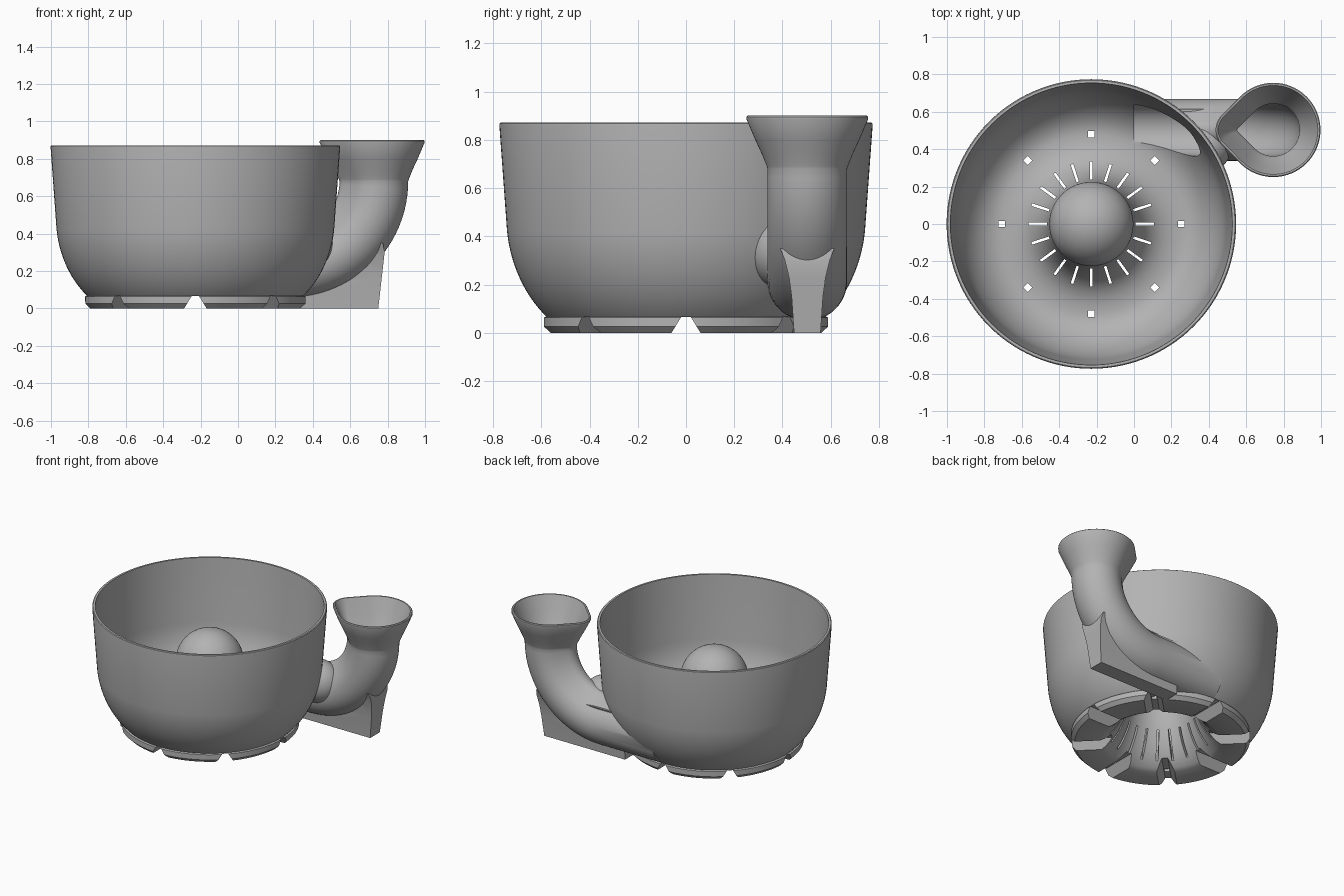
import bpy, bmesh, math
from mathutils import Vector, Matrix
from mathutils.geometry import interpolate_bezier

CENTRE = Vector((-0.228, 0, 0))   # bowl axis
TUBE_Y = 0.503                    # plane of the side tube
BEND = (0.28, 0.68)               # centre of the tube bend
BEND_R = 0.465

cube = bpy.data.objects.get("Cube")
if cube:
    bpy.data.objects.remove(cube, do_unlink=True)

grey = bpy.data.materials.new("plain_grey")
grey.use_nodes = True
grey.diffuse_color = (0.45, 0.45, 0.45, 1)
grey.node_tree.nodes["Principled BSDF"].inputs["Base Color"].default_value = (0.45, 0.45, 0.45, 1)


def finish(name, bm):
    bmesh.ops.recalc_face_normals(bm, faces=bm.faces)
    mesh = bpy.data.meshes.new(name)
    bm.to_mesh(mesh)
    bm.free()
    mesh.materials.append(grey)
    ob = bpy.data.objects.new(name, mesh)
    bpy.context.collection.objects.link(ob)
    return ob


def curve(*pts, n=14):
    flat = interpolate_bezier(*[Vector((r, z, 0)) for r, z in pts], n)
    return [(p.x, p.y) for p in flat]


def dome(radius, z, n=14):
    """Profile from the pole down to just past the equator."""
    return [(radius * math.sin(a), z + radius * math.cos(a))
            for a in (math.radians(100) * i / n for i in range(n))]


def lathe(name, profile, steps=120):
    bm = bmesh.new()
    vs = [bm.verts.new((r, 0, z)) for r, z in profile]
    es = [bm.edges.new(pair) for pair in zip(vs, vs[1:])]
    bmesh.ops.spin(bm, geom=vs + es, cent=(0, 0, 0), axis=(0, 0, 1),
                   angle=math.tau, steps=steps, use_merge=True)
    bmesh.ops.remove_doubles(bm, verts=bm.verts, dist=1e-5)
    bmesh.ops.translate(bm, verts=bm.verts, vec=CENTRE)
    return finish(name, bm)


def loft(bm, rings):
    """Skin a list of point rings and cap both ends."""
    rows = [[bm.verts.new(p) for p in ring] for ring in rings]
    n = len(rows[0])
    for a, b in zip(rows, rows[1:]):
        for i in range(n):
            bm.faces.new((a[i], a[(i + 1) % n], b[(i + 1) % n], b[i]))
    bm.faces.new(rows[0])
    bm.faces.new(rows[-1])


def radial_blocks(name, count, r0, r1, z0, z1, w0, w1):
    """Tapered blocks arranged around the bowl axis."""
    bm = bmesh.new()
    for k in range(count):
        turn = Matrix.Translation(CENTRE) @ Matrix.Rotation(math.tau * k / count, 4, "Z")
        section = [(-w0, z0), (w0, z0), (w1, z1), (-w1, z1)]
        loft(bm, [[turn @ Vector((r, y, z)) for y, z in section] for r in (r0, r1)])
    return finish(name, bm)


def teardrop(r, tip, n=64):
    """Circle with a 45 degree rounded tip on the inner side of the bend."""
    pts = []
    for i in range(n):
        a = math.tau * i / n
        u, v = math.cos(a), math.sin(a)
        if abs(math.degrees(a) - 180) < 45:
            k = 1 - tip * math.sqrt(0.5)
            u, v = -tip + k * u, k * v
        pts.append((r * u, r * v))
    return pts


def tube(name, mouth, radius, tip, x_end):
    """Funnel mouth, quarter bend, then a level run into the bowl."""
    rings = []

    def ring(x, z, angle, r, t):
        nx, nz = math.cos(angle), -math.sin(angle)
        rings.append([(x + nx * u, TUBE_Y + v, z + nz * u) for u, v in teardrop(r, t)])

    top_x = BEND[0] + BEND_R
    for z, r in mouth:
        f = min(1, (r - radius) / (mouth[0][1] - radius))
        ring(top_x, z, 0, r, tip + (0.768 - tip) * f)
    for i in range(25):
        a = math.pi / 2 * i / 24
        ring(BEND[0] + BEND_R * math.cos(a), BEND[1] - BEND_R * math.sin(a), a, radius, tip)
    ring(x_end, BEND[1] - BEND_R, math.pi / 2, radius, tip)
    bm = bmesh.new()
    loft(bm, rings)
    return finish(name, bm)


def combine(target, tool, operation):
    mod = target.modifiers.new(operation, "BOOLEAN")
    mod.operation, mod.solver, mod.object = operation, "EXACT", tool
    bpy.context.view_layer.objects.active = target
    bpy.ops.object.modifier_apply(modifier=mod.name)
    bpy.data.objects.remove(tool, do_unlink=True)


# Bowl body with hollow underside and foot ring
body = lathe("feeding_bowl", dome(0.2, 0.47)
             + curve((0.197, 0.43), (0.215, 0.25), (0.28, 0.06), (0.40, 0))
             + [(0.565, 0), (0.59, 0.025), (0.59, 0.063), (0.58, 0.068)]
             + curve((0.587, 0.075), (0.68, 0.17), (0.73, 0.3), (0.742, 0.42))
             + [(0.774, 0.86), (0.773, 0.868), (0.768, 0.872), (0, 0.872)])

# Notches through the foot ring
combine(body, radial_blocks("foot_notches", 8, 0.29, 0.66, -0.01, 0.065, 0.066, 0.02), "DIFFERENCE")

# Side tube with funnel mouth
outer_mouth = [(0.9, 0.247), (0.895, 0.252), (0.885, 0.252), (0.8, 0.216),
               (0.74, 0.188), (0.71, 0.176), (0.69, 0.168)]
combine(body, tube("side_tube", outer_mouth, 0.165, 0.768, -0.2), "UNION")

# Swelling where the tube meets the bowl
bm = bmesh.new()
bmesh.ops.create_uvsphere(bm, u_segments=48, v_segments=24, radius=1)
bmesh.ops.scale(bm, vec=(0.16, 0.135, 0.15), verts=bm.verts)
bmesh.ops.translate(bm, vec=(0.36, 0.405, 0.33), verts=bm.verts)
combine(body, finish("tube_root", bm), "UNION")

# Support fin under the tube, flaring upward
bm = bmesh.new()
loft(bm, [[(0.1, TUBE_Y - w, z), (x, TUBE_Y - w, z), (x, TUBE_Y + w, z), (0.1, TUBE_Y + w, z)]
          for z, w, x in [(0, 0.055, 0.75), (0.15, 0.065, 0.767), (0.23, 0.076, 0.776),
                          (0.3, 0.093, 0.784), (0.35, 0.112, 0.775)]])
combine(body, finish("support_fin", bm), "UNION")

# Hollow of the bowl around the central dome
combine(body, lathe("bowl_hollow", dome(0.225, 0.47)
                    + curve((0.222, 0.43), (0.235, 0.25), (0.29, 0.09), (0.48, 0.09))
                    + curve((0.48, 0.09), (0.60, 0.09), (0.71, 0.24), (0.722, 0.42))[1:]
                    + [(0.753, 0.86), (0.759, 0.95), (0, 0.95)]), "DIFFERENCE")

# Bore of the side tube
bore_mouth = [(0.93, 0.25), (0.89, 0.234), (0.8, 0.196), (0.7, 0.152)]
combine(body, tube("tube_bore", bore_mouth, 0.14, 1.3, 0.0), "DIFFERENCE")

# Drain slits around the dome and square drain holes
combine(body, radial_blocks("drain_slits", 20, 0.237, 0.335, -0.02, 0.45, 0.007, 0.007), "DIFFERENCE")
combine(body, radial_blocks("drain_holes", 8, 0.463, 0.497, 0.02, 0.2, 0.017, 0.017), "DIFFERENCE")

bpy.ops.object.select_all(action="DESELECT")
body.select_set(True)
bpy.context.view_layer.objects.active = body
bpy.ops.object.shade_smooth_by_angle(angle=math.radians(35))
